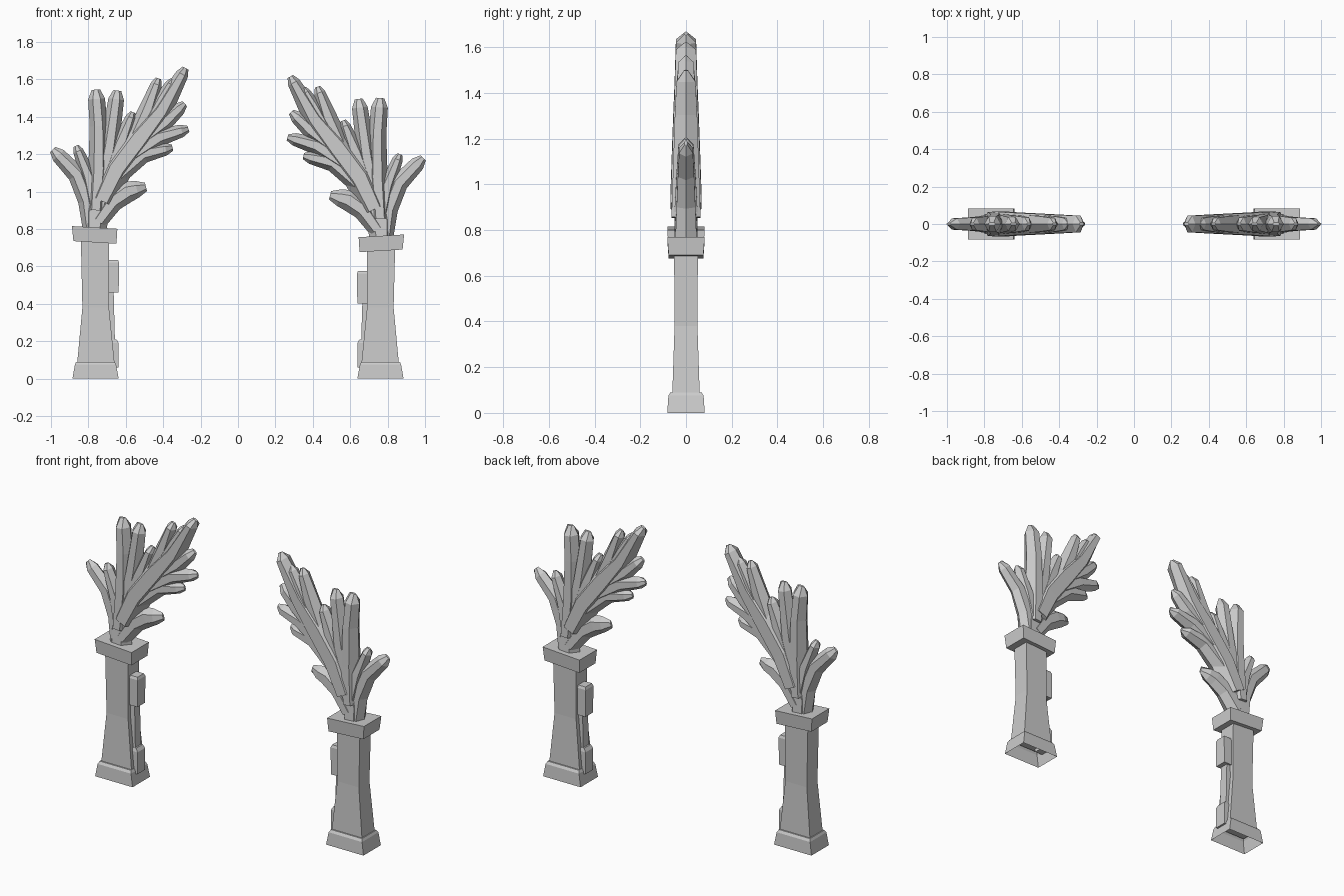
import bpy
import bmesh
from mathutils import Vector

cube = bpy.data.objects.get("Cube")
if cube:
    bpy.data.objects.remove(cube, do_unlink=True)

stone = bpy.data.materials.new("pale grey stone")
stone.use_nodes = True
GREY = (0.6, 0.6, 0.6, 1)
stone.diffuse_color = GREY
stone.node_tree.nodes["Principled BSDF"].inputs["Base Color"].default_value = GREY


def loft(name, rings, cap_start=True):
    """Skin a list of equal rings of points and cap the ends."""
    bm = bmesh.new()
    loops = [[bm.verts.new(p) for p in ring] for ring in rings]
    n = len(loops[0])
    for a, b in zip(loops, loops[1:]):
        for i in range(n):
            j = (i + 1) % n
            bm.faces.new((a[i], a[j], b[j], b[i]))
    bm.faces.new(loops[-1])
    if cap_start:
        bm.faces.new(loops[0][::-1])
    bmesh.ops.recalc_face_normals(bm, faces=bm.faces)
    mesh = bpy.data.meshes.new(name)
    bm.to_mesh(mesh)
    bm.free()
    mesh.materials.append(stone)
    obj = bpy.data.objects.new(name, mesh)
    bpy.context.collection.objects.link(obj)
    return obj


def block(name, side, levels, cap_start=True):
    """Stack of rectangles: (outer x, inner x, half depth, z)."""
    rings = []
    for xo, xi, d, z in levels:
        rings.append([(side * xo, -d, z), (side * xi, -d, z),
                      (side * xi, d, z), (side * xo, d, z)])
    return loft(name, rings, cap_start)


def frond(name, side, drop, path, widths, depth):
    """Leaf with a six-sided section, swept along a path in the xz plane."""
    pts = [Vector((x, 0, z - drop)) for x, z in path]
    # Shoulder ring just short of the blunt tip
    tip_dir = (pts[-1] - pts[-2]).normalized()
    end = pts[-1]
    pts[-1] = end - tip_dir * widths[-1] * 1.1
    pts.append(end)
    widths = list(widths) + [widths[-1] * 0.5]
    rings = []
    for i, p in enumerate(pts):
        t = (pts[min(i + 1, len(pts) - 1)] - pts[max(i - 1, 0)]).normalized()
        across = Vector((t.z, 0, -t.x))
        w = widths[i]
        last = i == len(pts) - 1
        d = depth * 0.12 if last else depth * (1 - 0.35 * i / (len(pts) - 2))
        ring = []
        for u, v in ((1, 0), (0.45, 0.85), (-0.45, 0.85),
                     (-1, 0), (-0.45, -0.85), (0.45, -0.85)):
            q = p + across * (u * w)
            ring.append((side * q.x, v * d, q.z))
        rings.append(ring)
    return loft(name, rings)


# Fronds: path of (x, z), half widths, depth
FRONDS = {
    "stem": ([(.768, .78), (.765, .88), (.735, 1.0), (.70, 1.14)],
             (.065, .072, .09, .06), .062),
    "outer_frond": ([(.79, .8), (.805, .95), (.86, 1.09), (.99, 1.225)],
                    (.04, .05, .05, .04), .055),
    "outer_small_frond": ([(.77, .92), (.80, 1.08), (.865, 1.245)],
                          (.035, .042, .028), .06),
    "tall_frond": ([(.76, .9), (.745, 1.12), (.745, 1.35), (.76, 1.545)],
                   (.05, .055, .048, .045), .075),
    "tall_inner_frond": ([(.73, 1.0), (.685, 1.25), (.645, 1.54)],
                         (.05, .05, .042), .065),
    "short_inner_frond": ([(.70, 1.05), (.63, 1.25), (.562, 1.425)],
                          (.05, .05, .028), .065),
    "main_frond": ([(.73, .95), (.65, 1.12), (.53, 1.28), (.41, 1.43), (.28, 1.66)],
                   (.07, .085, .085, .06, .034), .08),
    "upper_leaflet": ([(.58, 1.22), (.49, 1.42), (.425, 1.605)],
                      (.05, .05, .03), .06),
    "upper_tip_leaflet": ([(.48, 1.36), (.41, 1.49), (.35, 1.6)],
                          (.04, .04, .025), .058),
    "lower_tip_leaflet": ([(.48, 1.3), (.39, 1.37), (.285, 1.47)],
                          (.04, .045, .035), .058),
    "middle_leaflet": ([(.56, 1.2), (.42, 1.29), (.265, 1.335)],
                       (.05, .048, .034), .062),
    "bottom_leaflet": ([(.66, 1.07), (.51, 1.2), (.35, 1.235)],
                       (.05, .05, .034), .065),
    "inner_low_frond": ([(.745, .84), (.67, .945), (.59, 1.0), (.492, 1.025)],
                        (.045, .055, .058, .046), .06),
}

for label, side, drop in (("right", -1, 0), ("left", 1, .045)):
    shift = drop * 1.3
    # Foot, open underneath
    block(label + "_foot", side, [(.885, .638, .082, 0), (.872, .652, .077, .075),
                                  (.865, .66, .068, .09)], False)
    # Waisted column
    block(label + "_column", side, [(.86, .66, .06, .08), (.832, .69, .05, .38),
                                    (.84, .69, .052, .74 - drop)])
    # Cap, a little lopsided
    cap = block(label + "_cap", side, [(.88, .65, .076, .728 - drop),
                                       (.888, .645, .082, .808 - drop)])
    for v in cap.data.vertices:
        v.co.z += (abs(v.co.x) - .765) * .06
    # Rail and two lugs on the inner face
    block(label + "_rail", side, [(.72, .655, .028, .08), (.72, .665, .025, .47 - shift)])
    block(label + "_upper_lug", side, [(.70, .638, .036, .46 - shift),
                                       (.70, .636, .036, .62 - shift),
                                       (.70, .642, .03, .635 - shift)])
    block(label + "_lower_lug", side, [(.70, .638, .036, .06), (.70, .638, .036, .19),
                                       (.70, .65, .03, .21)])
    # Foliage
    for part, (path, widths, depth) in FRONDS.items():
        frond(label + "_" + part, side, drop, path, widths, depth)
